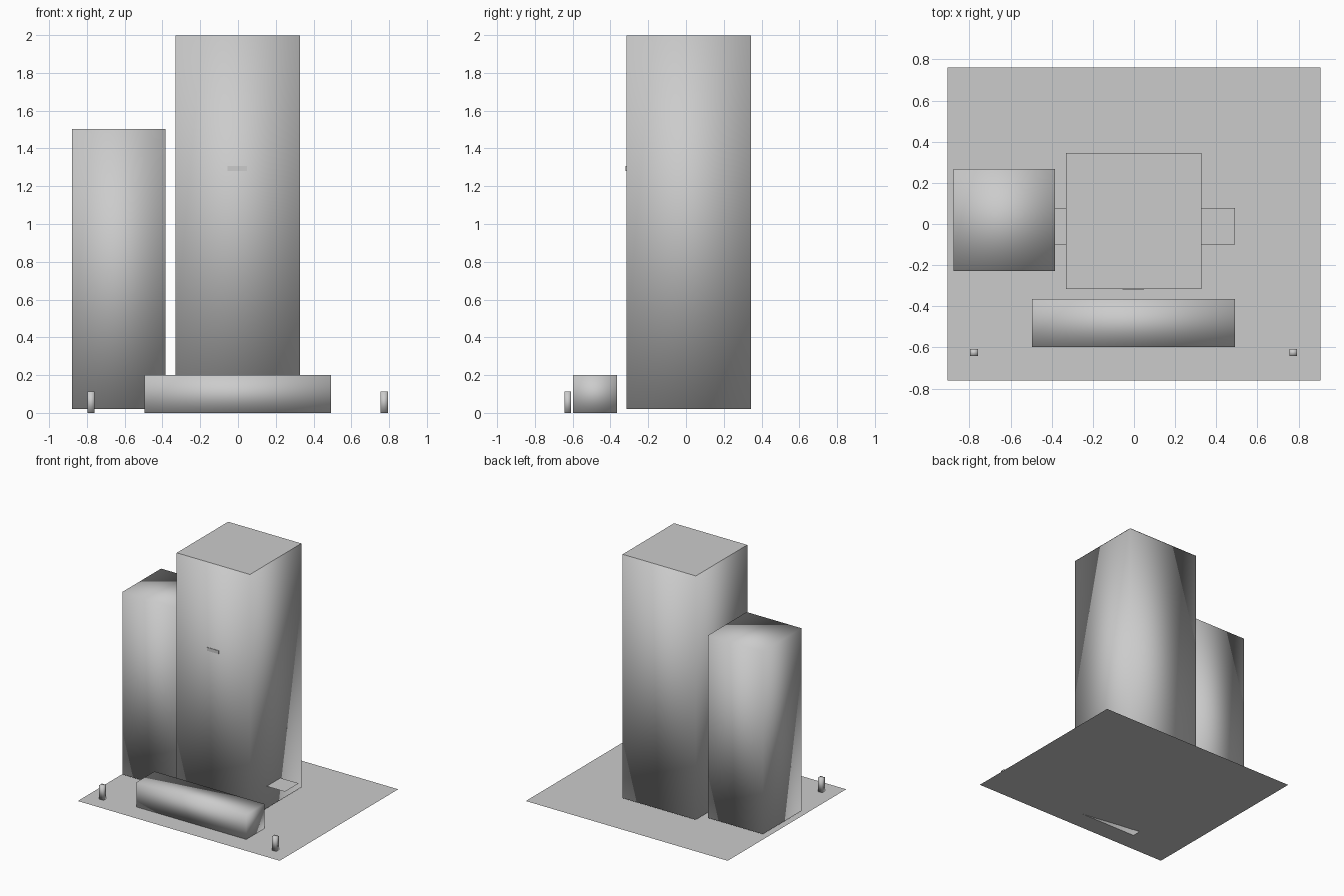
import bpy
import bmesh

if "Cube" in bpy.data.objects:
    bpy.data.objects.remove(bpy.data.objects["Cube"])

grey = bpy.data.materials.new("plain grey")
grey.diffuse_color = (0.6, 0.6, 0.6, 1)
grey.use_nodes = True
grey.node_tree.nodes["Principled BSDF"].inputs["Base Color"].default_value = grey.diffuse_color


def make(name, bm, smooth):
    mesh = bpy.data.meshes.new(name)
    bm.to_mesh(mesh)
    bm.free()
    mesh.materials.append(grey)
    for p in mesh.polygons:
        p.use_smooth = smooth
    obj = bpy.data.objects.new(name, mesh)
    bpy.context.collection.objects.link(obj)
    return obj


def box(name, x, y, z, smooth=True):
    """Box spanning the given (low, high) ranges."""
    bm = bmesh.new()
    bmesh.ops.create_cube(bm, size=1)
    for v in bm.verts:
        v.co = [r[0] if c < 0 else r[1] for c, r in zip(v.co, (x, y, z))]
    return make(name, bm, smooth)


def sheet(name, x, y, z):
    """Flat horizontal sheet."""
    bm = bmesh.new()
    bm.faces.new([bm.verts.new(c) for c in (
        (x[0], y[0], z), (x[1], y[0], z), (x[1], y[1], z), (x[0], y[1], z))])
    return make(name, bm, False)


# ground slab
sheet("ground", (-0.907, 0.907), (-0.76, 0.76), 0.0)

# main tower: softly shaded body with a flat roof
box("main_tower", (-0.33, 0.328), (-0.315, 0.345), (0.02, 1.998))
sheet("main_roof", (-0.33, 0.328), (-0.315, 0.345), 2.0)

# lower side tower
box("side_tower", (-0.878, -0.385), (-0.228, 0.267), (0.02, 1.503))

# long low block in front
box("front_block", (-0.495, 0.492), (-0.597, -0.365), (0.0, 0.2))

# thin ledge through the tower, with its strip on the ground
sheet("ledge", (-0.495, 0.492), (-0.1, 0.077), 0.198)
sheet("ground_strip", (-0.495, 0.492), (-0.1, 0.132), 0.001)

# plate on the tower front
box("front_plate", (-0.055, 0.048), (-0.319, -0.314), (1.28, 1.307), False)

# corner posts
for name, x in (("left_post", -0.778), ("right_post", 0.774)):
    box(name, (x - 0.019, x + 0.019), (-0.643, -0.608), (0.0, 0.113))
